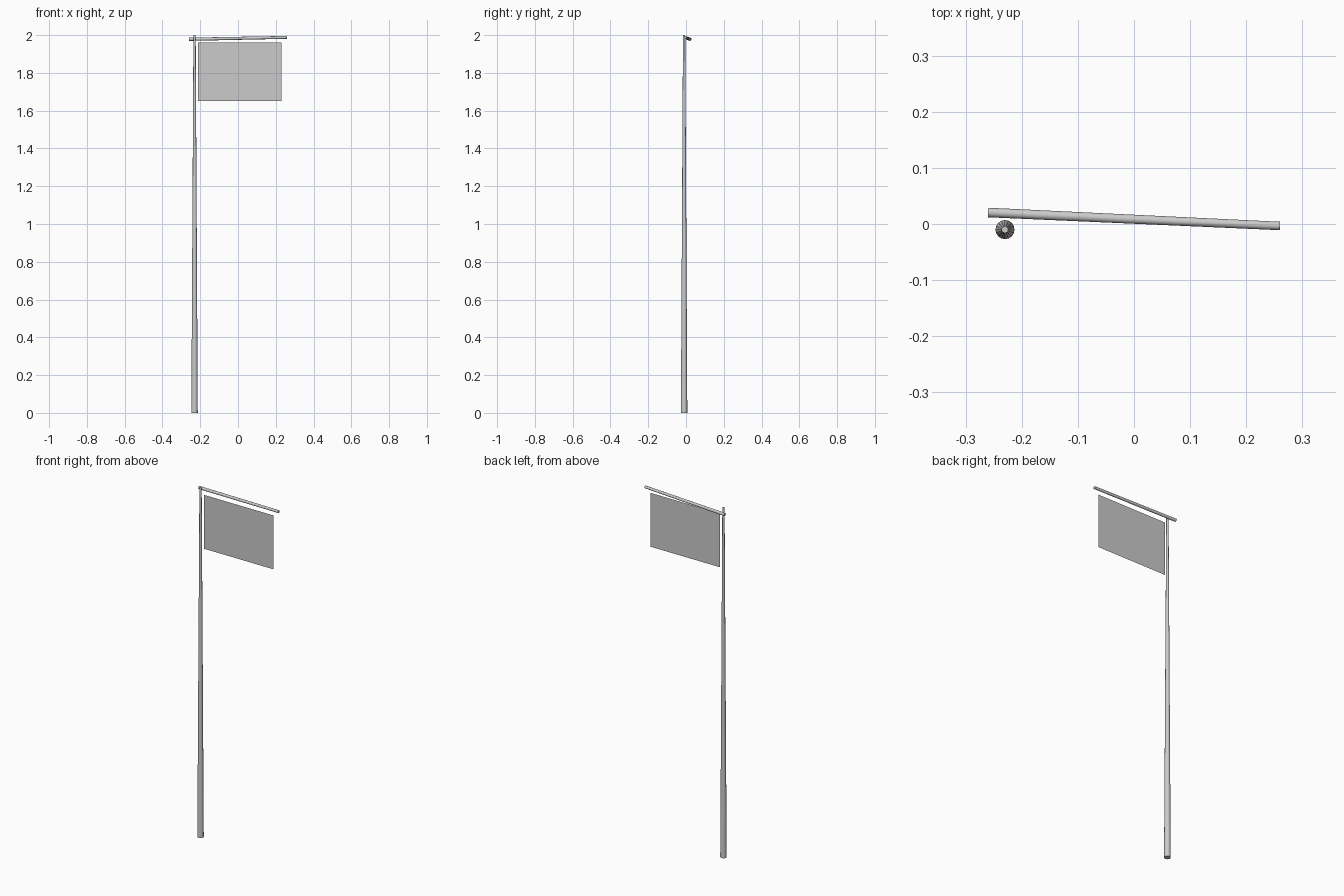
import bpy, math
from mathutils import Vector

if "Cube" in bpy.data.objects:
    bpy.data.objects.remove(bpy.data.objects["Cube"])


def rod(name, start, end, r_start, r_end, sides=16):
    """Tapered rod between two points."""
    a, b = Vector(start), Vector(end)
    d = b - a
    bpy.ops.mesh.primitive_cone_add(vertices=sides, radius1=r_start, radius2=r_end,
                                    depth=d.length, location=(a + b) / 2)
    o = bpy.context.object
    o.name = name
    o.rotation_euler = d.to_track_quat('Z', 'Y').to_euler()
    bpy.ops.object.shade_smooth_by_angle(angle=math.radians(35))
    return o


# Tall tapered upright
rod("pole", (-0.23, -0.01, 0), (-0.23, -0.01, 2.0), 0.017, 0.006)

# Slightly crooked crossbar behind the pole tip
rod("crossbar", (-0.26, 0.0205, 1.978), (0.26, -0.0035, 1.988), 0.0085, 0.0075)

# Single-sheet cloth hanging under the crossbar
bpy.ops.mesh.primitive_plane_add(size=1, location=(0.009, -0.008, 1.806),
                                 rotation=(math.pi / 2, 0, 0))
banner = bpy.context.object
banner.name = "banner"
banner.scale = (0.44, 0.308, 1)
